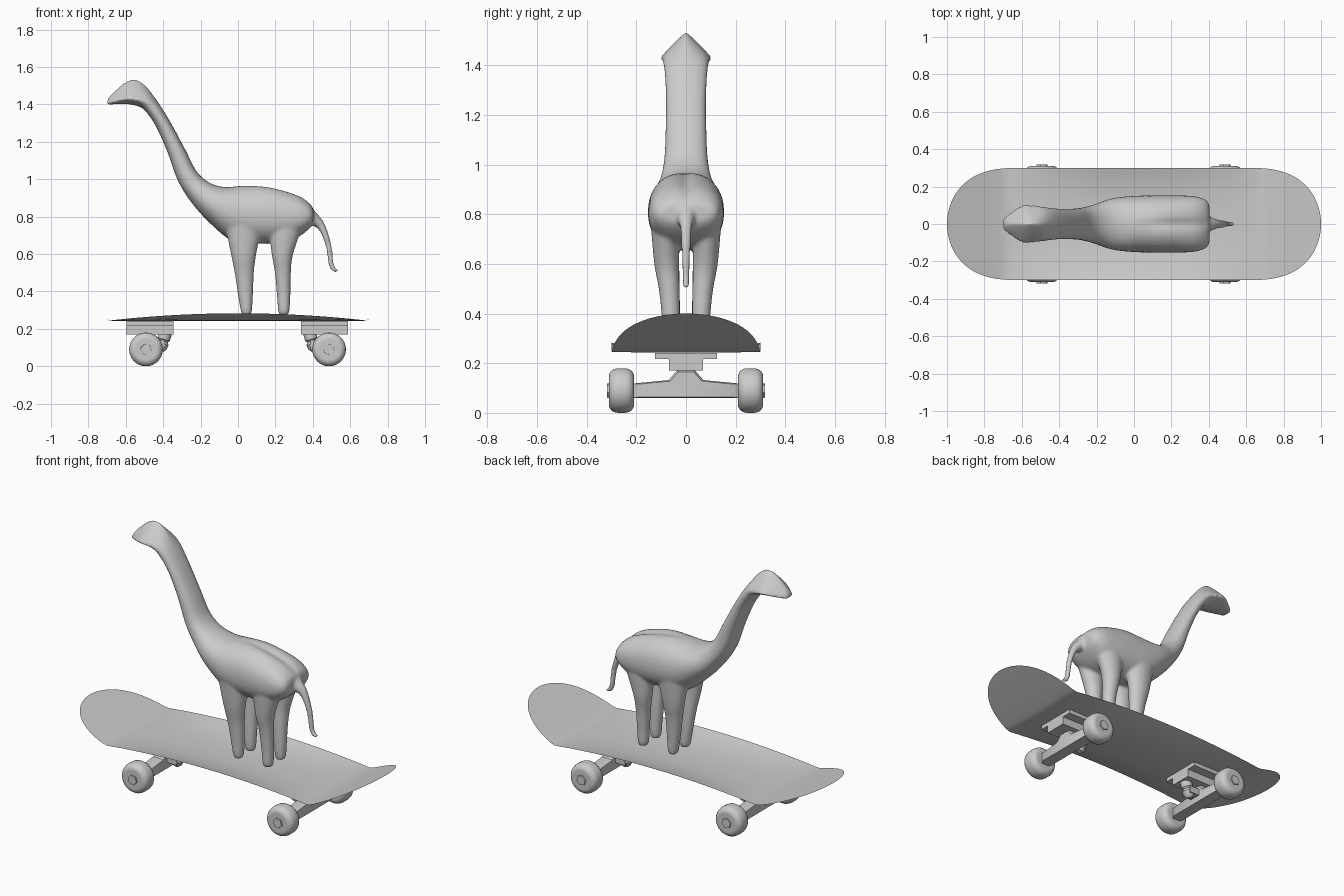
import bpy, bmesh
from math import sin, cos, pi, radians, copysign
from mathutils import Vector

if "Cube" in bpy.data.objects:
    bpy.data.objects.remove(bpy.data.objects["Cube"])


def finish(name, bm, angle=35, fix=True):
    if fix:
        bmesh.ops.recalc_face_normals(bm, faces=bm.faces)
    me = bpy.data.meshes.new(name)
    bm.to_mesh(me)
    bm.free()
    me.polygons.foreach_set("use_smooth", [True] * len(me.polygons))
    me.set_sharp_from_angle(angle=radians(angle))
    ob = bpy.data.objects.new(name, me)
    bpy.context.collection.objects.link(ob)
    return ob


def loft(bm, rings):
    """Skin closed rings of equal length and cap both ends."""
    vs = [[bm.verts.new(p) for p in r] for r in rings]
    n = len(vs[0])
    for a, b in zip(vs, vs[1:]):
        for i in range(n):
            j = (i + 1) % n
            bm.faces.new((a[i], a[j], b[j], b[i]))
    bm.faces.new(vs[0])
    bm.faces.new(vs[-1])


def section(s, n=32):
    """Oval between an upper and a lower point: half width, y, squareness, sag, groove."""
    ux, uz, lx, lz, w, y, p, sag, groove = s
    ring = []
    for i in range(n):
        a = 2 * pi * i / n
        c = copysign(abs(cos(a)) ** p, cos(a))
        q = copysign(abs(sin(a)) ** p, sin(a))
        t = c - sag * abs(q)
        if c > 0:
            t -= groove * max(0, 1 - abs(q) / 0.3)
        k = (1 - t) / 2
        ring.append((ux + (lx - ux) * k, y + w * q, uz + (lz - uz) * k))
    return ring


def smooth_loft(bm, secs, steps=5):
    """Catmull-Rom interpolation through the sections, then skin them."""
    base = (0, 0, 0, 0, 0, 0, 1, 0, 0)
    secs = [tuple(s) + base[len(s):] for s in secs]
    pts = [secs[0]] + secs + [secs[-1]]
    out = []
    for a, b, c, d in zip(pts, pts[1:], pts[2:], pts[3:]):
        for k in range(steps):
            t = k / steps
            out.append([0.5 * (2 * q + (r - p) * t + (2 * p - 5 * q + 4 * r - s) * t * t
                               + (3 * q - p - 3 * r + s) * t ** 3)
                        for p, q, r, s in zip(a, b, c, d)])
    out.append(secs[-1])
    loft(bm, [section(s) for s in out])


def lathe(bm, profile, start, axis, n=32):
    """Circular rings (distance, radius) along an axis."""
    axis = Vector(axis).normalized()
    u = axis.orthogonal().normalized()
    v = axis.cross(u)
    loft(bm, [[Vector(start) + axis * d + (u * cos(2 * pi * i / n) + v * sin(2 * pi * i / n)) * r
               for i in range(n)] for d, r in profile])


def box(bm, x0, x1, y, z0, z1):
    loft(bm, [[(x0, -y, z), (x1, -y, z), (x1, y, z), (x0, y, z)] for z in (z0, z1)])


# Deck: concave sheet with rounded, upturned ends
bm = bmesh.new()
NU, NV = 80, 16
rows = []
for i in range(NU + 1):
    x = -cos(pi * i / NU)
    ax = abs(x)
    t = max(0, (ax - 0.6) / 0.4)
    half = max(0.02, 0.3 * max(0, 1 - t ** 2.8) ** 0.5)
    kick = max(0, (ax - 0.68) / 0.32) ** 1.08 * (0.112 if x < 0 else 0.157)
    dish = 0.04 * max(0, 1 - (x / 0.7) ** 2)
    row = []
    for j in range(NV + 1):
        v = 2 * j / NV - 1
        row.append(bm.verts.new((x, half * v, 0.243 + kick + dish * abs(v) ** 2.5)))
    rows.append(row)
for a, b in zip(rows, rows[1:]):
    for j in range(NV):
        bm.faces.new((a[j], b[j], b[j + 1], a[j + 1]))
finish("deck", bm, 60, fix=False)

# Trucks and wheels, one set at each end
for label, cx, axle_x, s in (("left", -0.471, -0.492, 1), ("right", 0.4625, 0.487, -1)):
    # Mounting plate with a narrower block under it
    bm = bmesh.new()
    box(bm, cx - 0.125, cx + 0.125, 0.125, 0.217, 0.241)
    box(bm, cx - 0.125, cx + 0.125, 0.068, 0.17, 0.217)
    finish(label + "_baseplate", bm)

    # Hanger: tapered bar with a raised neck
    bm = bmesh.new()
    outline = [(-0.215, 0.06), (0.215, 0.06), (0.215, 0.118), (0.07, 0.132),
               (0.035, 0.172), (-0.035, 0.172), (-0.07, 0.132), (-0.215, 0.118)]
    loft(bm, [[(axle_x + dx, y * k, 0.092 + (z - 0.092) * k) for y, z in outline]
              for dx, k in ((-0.036, 0.9), (-0.022, 1), (0.022, 1), (0.036, 0.9))])
    # Yoke reaching the kingpin
    x0, x1 = sorted((axle_x, axle_x + s * 0.1))
    box(bm, x0, x1, 0.035, 0.1, 0.14)
    finish(label + "_hanger", bm)

    # Kingpin with bushings
    bm = bmesh.new()
    lathe(bm, [(0, 0.034), (0.035, 0.034), (0.045, 0.026), (0.06, 0.034), (0.085, 0.03), (0.1, 0.018)],
          (axle_x + s * 0.105, 0, 0.178), (-s * 0.3, 0, -1), 16)
    finish(label + "_kingpin", bm)

    # Axle with hexagonal nuts
    bm = bmesh.new()
    lathe(bm, [(0, 0.014), (0.62, 0.014)], (axle_x, -0.31, 0.09), (0, 1, 0), 12)
    for side in (-1, 1):
        lathe(bm, [(0, 0.032), (0.03, 0.03)], (axle_x, side * 0.288, 0.09), (0, side, 0), 6)
    finish(label + "_axle", bm)

    for side, tag in ((-1, "front"), (1, "back")):
        bm = bmesh.new()
        lathe(bm, [(0, 0.055), (0, 0.065), (0.008, 0.079), (0.02, 0.087), (0.035, 0.09),
                   (0.065, 0.09), (0.08, 0.087), (0.092, 0.079), (0.1, 0.065), (0.1, 0.055)],
              (axle_x, side * 0.21, 0.09), (0, side, 0), 36)
        finish(f"{label}_{tag}_wheel", bm)

# Long-necked dinosaur: trunk with neck and ridged head
bm = bmesh.new()
smooth_loft(bm, [
    (-0.695, 1.43, -0.703, 1.398, 0.03, 0, 1.2, 0.5),
    (-0.66, 1.472, -0.655, 1.402, 0.065, 0, 1.6, 0.6),
    (-0.58, 1.53, -0.60, 1.402, 0.102, 0, 1.8, 0.6),
    (-0.51, 1.515, -0.54, 1.392, 0.1, 0, 1.6, 0.5),
    (-0.44, 1.43, -0.50, 1.37, 0.09, 0, 1, 0.1),
    (-0.364, 1.31, -0.44, 1.285, 0.082, 0, 0.9),
    (-0.283, 1.16, -0.375, 1.14, 0.082, 0, 0.85),
    (-0.22, 1.04, -0.325, 1.0, 0.088, 0, 0.85),
    (-0.15, 0.98, -0.26, 0.89, 0.105, 0, 0.9),
    (-0.07, 0.958, -0.16, 0.775, 0.137, 0, 0.95),
    (0.03, 0.967, -0.03, 0.67, 0.15, 0, 0.95, 0, 0.02),
    (0.13, 0.967, 0.12, 0.655, 0.153, 0, 0.9, 0, 0.08),
    (0.225, 0.95, 0.23, 0.66, 0.153, 0, 0.9, 0, 0.12),
    (0.33, 0.912, 0.32, 0.69, 0.148, 0, 0.85, 0, 0.12),
    (0.388, 0.868, 0.38, 0.735, 0.128, 0, 0.85, 0, 0.1),
    (0.405, 0.835, 0.402, 0.765, 0.1)])
# Tail
smooth_loft(bm, [
    (0.35, 0.88, 0.35, 0.76, 0.06), (0.42, 0.82, 0.40, 0.75, 0.036),
    (0.466, 0.755, 0.435, 0.725, 0.023), (0.499, 0.65, 0.47, 0.64, 0.018),
    (0.51, 0.56, 0.482, 0.552, 0.015), (0.522, 0.525, 0.502, 0.51, 0.014),
    (0.537, 0.517, 0.53, 0.502, 0.012)])
# Legs: (z, front x, back x, half width, y) for front and hind pair
front = [(0.275, 0.022, 0.068, 0.025, 0.058), (0.3, 0.014, 0.075, 0.032, 0.058),
         (0.38, 0.0, 0.08, 0.036, 0.06), (0.5, -0.018, 0.085, 0.042, 0.067),
         (0.6, -0.038, 0.098, 0.05, 0.077), (0.76, -0.07, 0.13, 0.058, 0.084)]
hind = [(0.275, 0.222, 0.268, 0.025, 0.06), (0.3, 0.214, 0.276, 0.032, 0.06),
        (0.38, 0.208, 0.28, 0.036, 0.061), (0.5, 0.197, 0.283, 0.042, 0.068),
        (0.6, 0.18, 0.295, 0.05, 0.078), (0.76, 0.16, 0.35, 0.058, 0.084)]
for leg in (front, hind):
    for side in (-1, 1):
        smooth_loft(bm, [(x0, z, x1, z, w, side * y) for z, x0, x1, w, y in leg])
body = finish("dinosaur", bm, 180)
# Fuse the parts into one soft skin
fuse = body.modifiers.new("fuse", 'REMESH')
fuse.mode = 'VOXEL'
fuse.voxel_size = 0.009
fuse.use_smooth_shade = True
soften = body.modifiers.new("soften", 'SMOOTH')
soften.factor = 0.5
soften.iterations = 5
